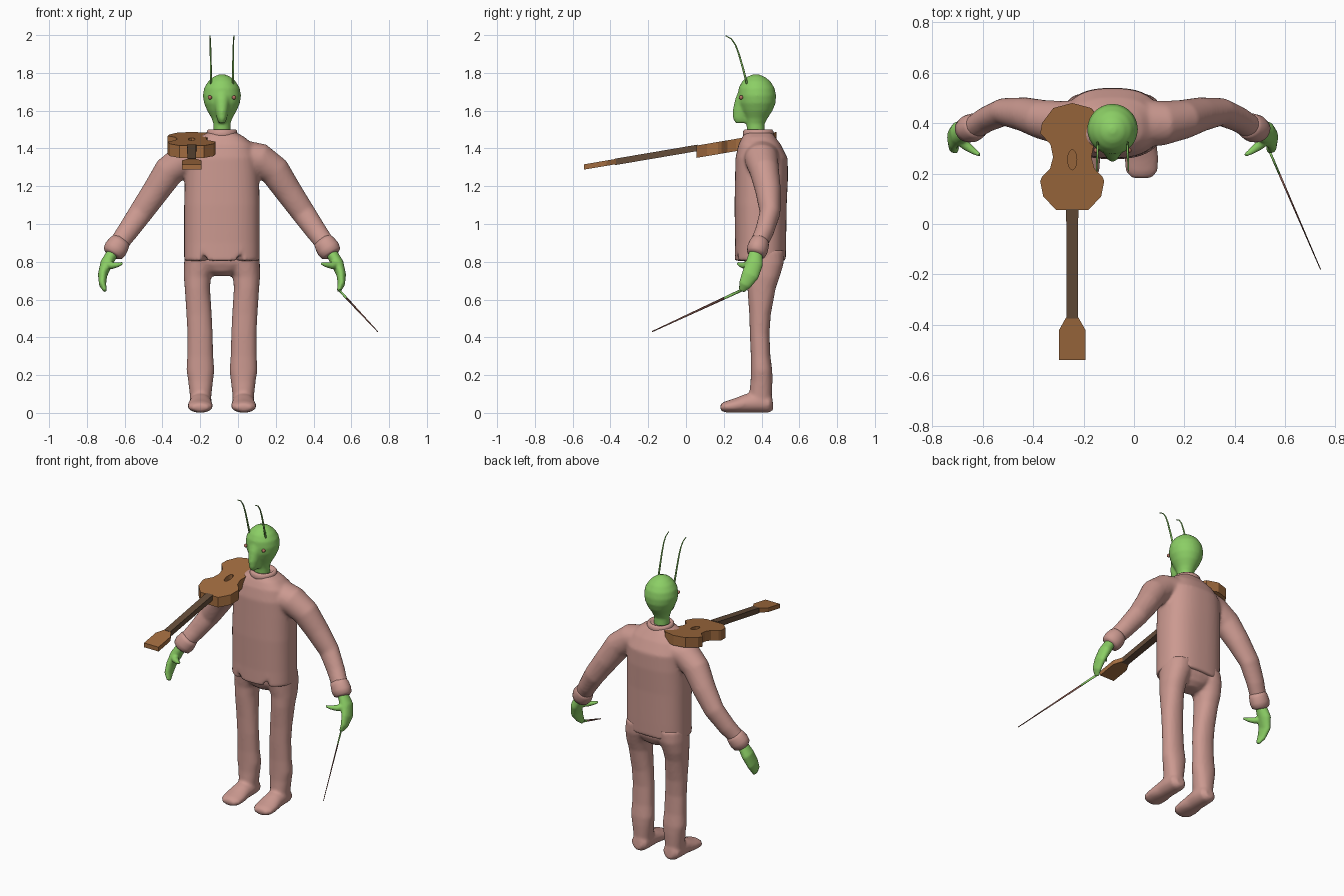
import bpy, bmesh, math
from mathutils import Vector

if "Cube" in bpy.data.objects:
    bpy.data.objects.remove(bpy.data.objects["Cube"])

CX = -0.085          # the figure's mirror plane
X, Y, Z = Vector((1, 0, 0)), Vector((0, 1, 0)), Vector((0, 0, 1))


def material(name, rgb):
    m = bpy.data.materials.new(name)
    m.diffuse_color = (*rgb, 1)
    m.use_nodes = True
    m.node_tree.nodes["Principled BSDF"].inputs["Base Color"].default_value = m.diffuse_color
    return m


PINK = material("dusty_pink", (0.60, 0.32, 0.28))
GREEN = material("leaf_green", (0.26, 0.62, 0.13))
WOOD = material("warm_wood", (0.36, 0.15, 0.05))
DARK = material("dark_wood", (0.13, 0.075, 0.042))
STICK = material("bow_brown", (0.22, 0.09, 0.07))
EYE = material("eye_pink", (0.45, 0.17, 0.12))


def loft(bm, rings, up=Y, axis=None, n=24, power=2.0):
    """Closed tube through rings (x, y, z, r_side, r_up)."""
    pts = [Vector(r[:3]) for r in rings]
    loops = []
    for i, r in enumerate(rings):
        t = axis or (pts[min(i + 1, len(pts) - 1)] - pts[max(i - 1, 0)]).normalized()
        v = (up - t * t.dot(up)).normalized()
        u = v.cross(t)
        loop = []
        for k in range(n):
            a = math.tau * k / n
            c, s = math.cos(a), math.sin(a)
            c = math.copysign(abs(c) ** (2 / power), c)
            s = math.copysign(abs(s) ** (2 / power), s)
            loop.append(bm.verts.new(pts[i] + u * c * r[3] + v * s * r[4]))
        loops.append(loop)
    for a, b in zip(loops, loops[1:]):
        for k in range(n):
            bm.faces.new((a[k], a[(k + 1) % n], b[(k + 1) % n], b[k]))
    caps = [bm.faces.new(loops[0]), bm.faces.new(loops[-1])]
    bmesh.ops.poke(bm, faces=caps)
    return loops


def finish(name, bm, mat, smooth=True, voxel=0, relax=4):
    bmesh.ops.recalc_face_normals(bm, faces=bm.faces)
    me = bpy.data.meshes.new(name)
    bm.to_mesh(me)
    bm.free()
    me.materials.append(mat)
    ob = bpy.data.objects.new(name, me)
    bpy.context.collection.objects.link(ob)
    for p in me.polygons:
        p.use_smooth = smooth
    if voxel:   # fuse overlapping volumes into one soft skin
        m = ob.modifiers.new("fuse", 'REMESH')
        m.mode, m.voxel_size, m.use_smooth_shade = 'VOXEL', voxel, True
        m = ob.modifiers.new("relax", 'SMOOTH')
        m.factor, m.iterations = 0.5, relax
    return ob


def side(rings, s):
    """Place rings given as distances from the mirror plane."""
    return [(CX + s * r[0], *r[1:]) for r in rings]


# jacket: torso and both sleeves
bm = bmesh.new()
torso = [(0.805, .393, .2, .135), (0.9, .395, .2, .135), (1.1, .395, .2, .138),
         (1.25, .4, .196, .14), (1.35, .4, .19, .138), (1.42, .39, .165, .112),
         (1.46, .385, .12, .088), (1.485, .385, .075, .07)]
hem = loft(bm, [(CX, y, z, a, b) for z, y, a, b in torso], axis=Z, n=56, power=2.5)[0]
for v in hem:   # two small slits in the front hem
    if v.co.y < .39 and abs(abs(v.co.x - CX) - 0.1) < 0.012:
        v.co.z += 0.06
sleeve = [(.08, .40, 1.365, .085, .10), (.2, .40, 1.34, .088, .088),
          (.28, .415, 1.28, .082, .078), (.35, .435, 1.175, .072, .068),
          (.43, .445, 1.06, .064, .055), (.50, .415, .96, .056, .05),
          (.555, .38, .885, .05, .046)]
for s in (1, -1):
    loft(bm, side(sleeve, s))
finish("jacket", bm, PINK, voxel=0.01, relax=5)

# collar
bm = bmesh.new()
loft(bm, [(CX, .383, z, r, r) for z, r in
          ((1.455, .078), (1.475, .082), (1.492, .08), (1.5, .073), (1.498, .06), (1.48, .05))],
     axis=Z, n=32)
finish("collar", bm, PINK)

# trousers with boots
bm = bmesh.new()
loft(bm, [(CX, .41, z, a, b) for z, a, b in
          ((.725, .05, .045), (.75, .10, .08), (.79, .185, .1), (.9, .18, .11))], axis=Z, power=2.3)
leg = [(.113, .395, .03, .052, .055), (.113, .395, .1, .058, .06), (.113, .40, .17, .066, .058),
       (.114, .40, .225, .074, .057), (.115, .395, .3, .069, .052), (.116, .39, .42, .067, .052),
       (.121, .392, .52, .067, .057), (.13, .40, .66, .067, .075), (.13, .41, .72, .072, .086),
       (.118, .415, .79, .083, .102), (.105, .41, .86, .09, .11)]
foot = [(.113, .46, .05, .03, .035), (.113, .44, .048, .054, .048), (.113, .38, .055, .06, .055),
        (.114, .32, .05, .06, .05), (.115, .26, .038, .068, .038), (.115, .21, .031, .064, .03),
        (.115, .182, .028, .042, .018)]
for s in (1, -1):
    loft(bm, side(leg, s), axis=Z, power=2.2)
    loft(bm, side(foot, s), up=Z)
finish("trousers_and_boots", bm, PINK, voxel=0.01, relax=4)

# head with narrow snout and neck
bm = bmesh.new()
skull = [(1.47, .37, .045, .045), (1.53, .368, .045, .048), (1.56, .372, .055, .06),
         (1.60, .375, .078, .083), (1.64, .376, .095, .098), (1.68, .376, .101, .101),
         (1.72, .374, .094, .095), (1.755, .372, .073, .075), (1.78, .37, .044, .046),
         (1.793, .37, .012, .012)]
snout = [(1.71, .335, .05, .055), (1.66, .315, .045, .055), (1.6, .30, .035, .053),
         (1.56, .295, .027, .047), (1.535, .30, .018, .04)]
for rings in (skull, snout):
    loft(bm, [(CX, y, z, a, b) for z, y, a, b in rings], axis=Z, n=32)
finish("head", bm, GREEN, voxel=0.008, relax=4)

hand = [(.575, .37, .855, .03, .034), (.612, .362, .79, .033, .046), (.632, .34, .73, .025, .046),
        (.632, .312, .68, .019, .034), (.618, .295, .645, .01, .016)]
thumb = [(.625, .35, .79, .024, .024), (.58, .31, .78, .019, .019),
         (.55, .288, .784, .013, .013), (.525, .272, .792, .007, .007)]
cuff = [(.53, .392, .915, .05, .046), (.545, .387, .895, .058, .053), (.563, .379, .868, .062, .056),
        (.578, .372, .845, .056, .05), (.583, .369, .836, .04, .036)]
antenna = [(.325, 1.735), (.3, 1.83), (.28, 1.90), (.262, 1.948), (.24, 1.98), (.21, 1.997)]
for s, label in ((1, "left"), (-1, "right")):
    bm = bmesh.new()
    loft(bm, side(hand, s))
    loft(bm, side(thumb, s), up=Z, n=16)
    finish(label + "_hand", bm, GREEN, voxel=0.006, relax=4)

    bm = bmesh.new()
    loft(bm, side(cuff, s))
    finish(label + "_cuff", bm, PINK)

    bm = bmesh.new()
    loft(bm, [(CX + s * (.058 + .001 * i), y, z, .006 - .0007 * i, .006 - .0007 * i)
              for i, (y, z) in enumerate(antenna)], up=X, n=8)
    finish(label + "_antenna", bm, GREEN)

    bm = bmesh.new()
    bmesh.ops.create_uvsphere(bm, u_segments=12, v_segments=8, radius=.011)
    bmesh.ops.translate(bm, verts=bm.verts, vec=(CX + s * .064, .292, 1.67))
    finish(label + "_eye", bm, EYE)

# bow: green grip, then a thin tapering stick
a, b = Vector((.535, .295, .65)), Vector((.74, -.18, .43))
for name, mat, f0, f1, r0, r1 in (("bow_grip", GREEN, 0, .2, .008, .007),
                                  ("bow_stick", STICK, .2, 1, .007, .003)):
    bm = bmesh.new()
    loft(bm, [(*a.lerp(b, f), r * .6, r) for f, r in ((f0, r0), (f1, r1))], up=Z, n=8)
    finish(name, bm, mat)


# string instrument: sloping prisms cut from half outlines
VX = -0.245


def prism(name, half, z0, z1, mat):
    outline = [(w, y) for w, y in half] + [(-w, y) for w, y in reversed(half) if w > 0]
    bm = bmesh.new()
    low, top = [[bm.verts.new((VX + w, y, 1.415 + .17 * (y - .055) + dz)) for w, y in outline]
                for dz in (z0, z1)]
    bm.faces.new(low)
    bm.faces.new(top)
    n = len(outline)
    for k in range(n):
        bm.faces.new((low[k], low[(k + 1) % n], top[(k + 1) % n], top[k]))
    return finish(name, bm, mat, smooth=False)


body = prism("instrument_body",
             [(.064, .055), (.115, .11), (.127, .17), (.12, .187), (.088, .22), (.076, .265),
              (.086, .315), (.127, .36), (.12, .40), (.075, .46), (0, .48)], -.065, 0, WOOD)
prism("instrument_neck", [(.024, .06), (.022, -.375)], -.03, .004, DARK)
prism("instrument_headstock", [(.024, -.37), (.052, -.42), (.052, -.54)], -.026, .002, WOOD)

# oval sound hole
cutter = prism("sound_hole_cutter",
               [(.018 * math.sin(math.pi * k / 8), .255 - .04 * math.cos(math.pi * k / 8))
                if 0 < k < 8 else (0, .255 - .04 * math.cos(math.pi * k / 8)) for k in range(9)],
               -.03, .02, WOOD)
cutter.hide_render = True
cutter.hide_viewport = True
cut = body.modifiers.new("sound_hole", 'BOOLEAN')
cut.operation, cut.solver, cut.object = 'DIFFERENCE', 'EXACT', cutter
